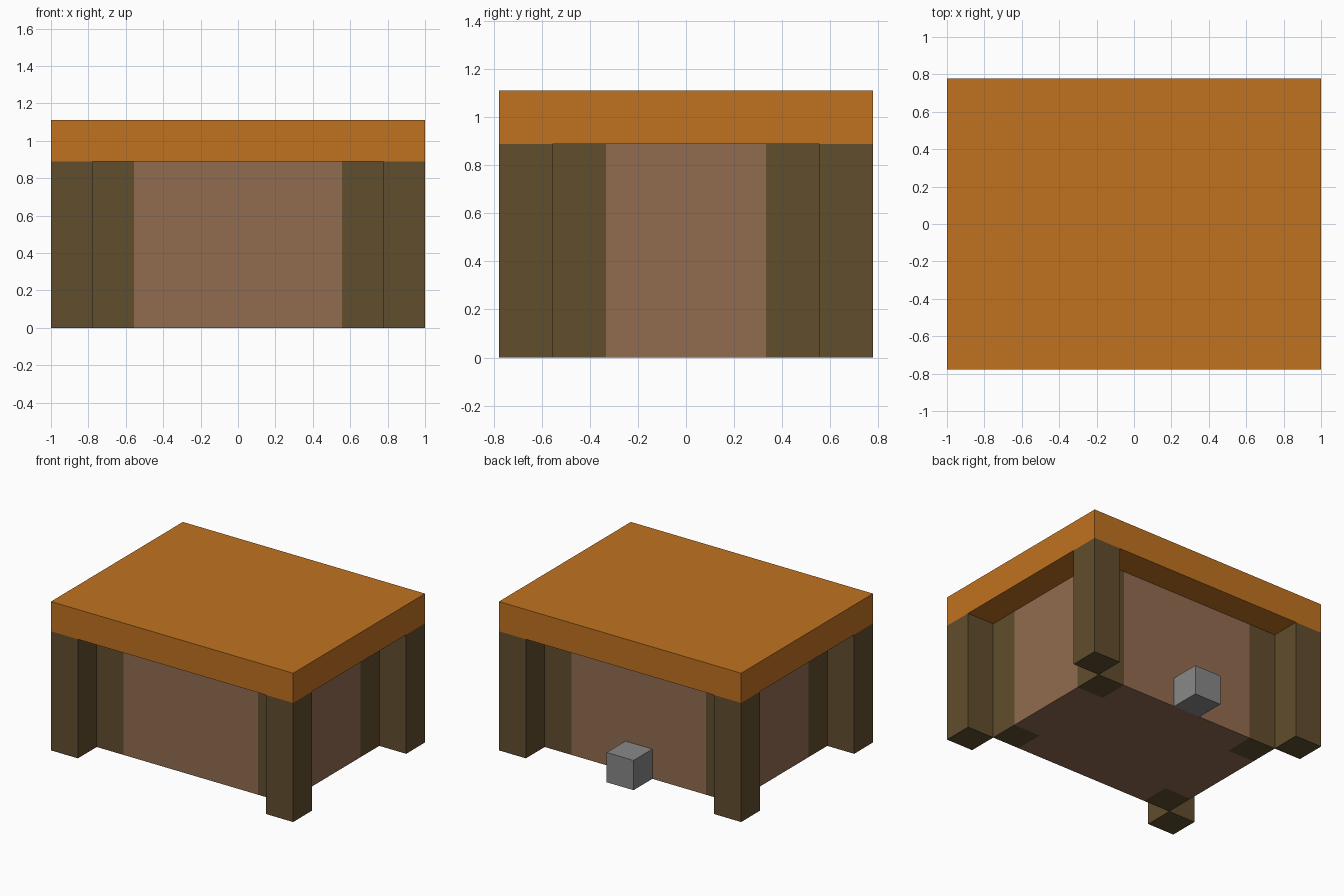
import bpy, bmesh
from mathutils import Vector

if "Cube" in bpy.data.objects:
    bpy.data.objects.remove(bpy.data.objects["Cube"], do_unlink=True)

U = 1 / 9  # modelling unit: the whole piece is 18 x 14 x 10 units


def material(name, rgb):
    mat = bpy.data.materials.new(name)
    mat.use_nodes = True
    color = (*rgb, 1)
    mat.diffuse_color = color
    mat.node_tree.nodes["Principled BSDF"].inputs["Base Color"].default_value = color
    return mat


def box(name, center, size, mats, cuts=()):
    """Box in units, standing on center z; cuts are (point, normal) planes."""
    bm = bmesh.new()
    bmesh.ops.create_cube(bm, size=1)
    bmesh.ops.scale(bm, vec=Vector(size) * U, verts=bm.verts)
    lift = Vector((center[0], center[1], center[2] + size[2] / 2)) * U
    bmesh.ops.translate(bm, vec=lift, verts=bm.verts)
    for point, normal in cuts:
        bmesh.ops.bisect_plane(bm, geom=bm.verts[:] + bm.edges[:] + bm.faces[:],
                               plane_co=Vector(point) * U, plane_no=normal)
    mesh = bpy.data.meshes.new(name)
    bm.to_mesh(mesh)
    bm.free()
    for mat in mats:
        mesh.materials.append(mat)
    obj = bpy.data.objects.new(name, mesh)
    bpy.context.collection.objects.link(obj)
    return obj


orange = material("orange wood", (0.527, 0.168, 0.015))
olive = material("dark olive wood", (0.119, 0.074, 0.026))
brown = material("brown wood", (0.283, 0.150, 0.080))
grey = material("grey metal", (0.246, 0.246, 0.246))

# Slab top
box("table_top", (0, 0, 8), (18, 14, 2), [orange])

# Body with dark corner posts flush in its faces
cuts = [((s * 5, 0, 0), (1, 0, 0)) for s in (-1, 1)]
cuts += [((0, s * 3, 0), (0, 1, 0)) for s in (-1, 1)]
body = box("body", (0, 0, 0), (14, 10, 8), [brown, olive], cuts)
for face in body.data.polygons:
    c = face.center
    face.material_index = int(abs(c.x) > 5 * U and abs(c.y) > 3 * U)

# Corner legs
for sx, side in ((1, "left"), (-1, "right")):
    for sy, end in ((-1, "front"), (1, "back")):
        box(f"{end}_{side}_leg", (sx * 8, sy * 6, 0), (2, 2, 8), [olive])

# Small block at the foot of the back wall
box("back_block", (0, 6, 0), (2, 2, 2), [grey])
